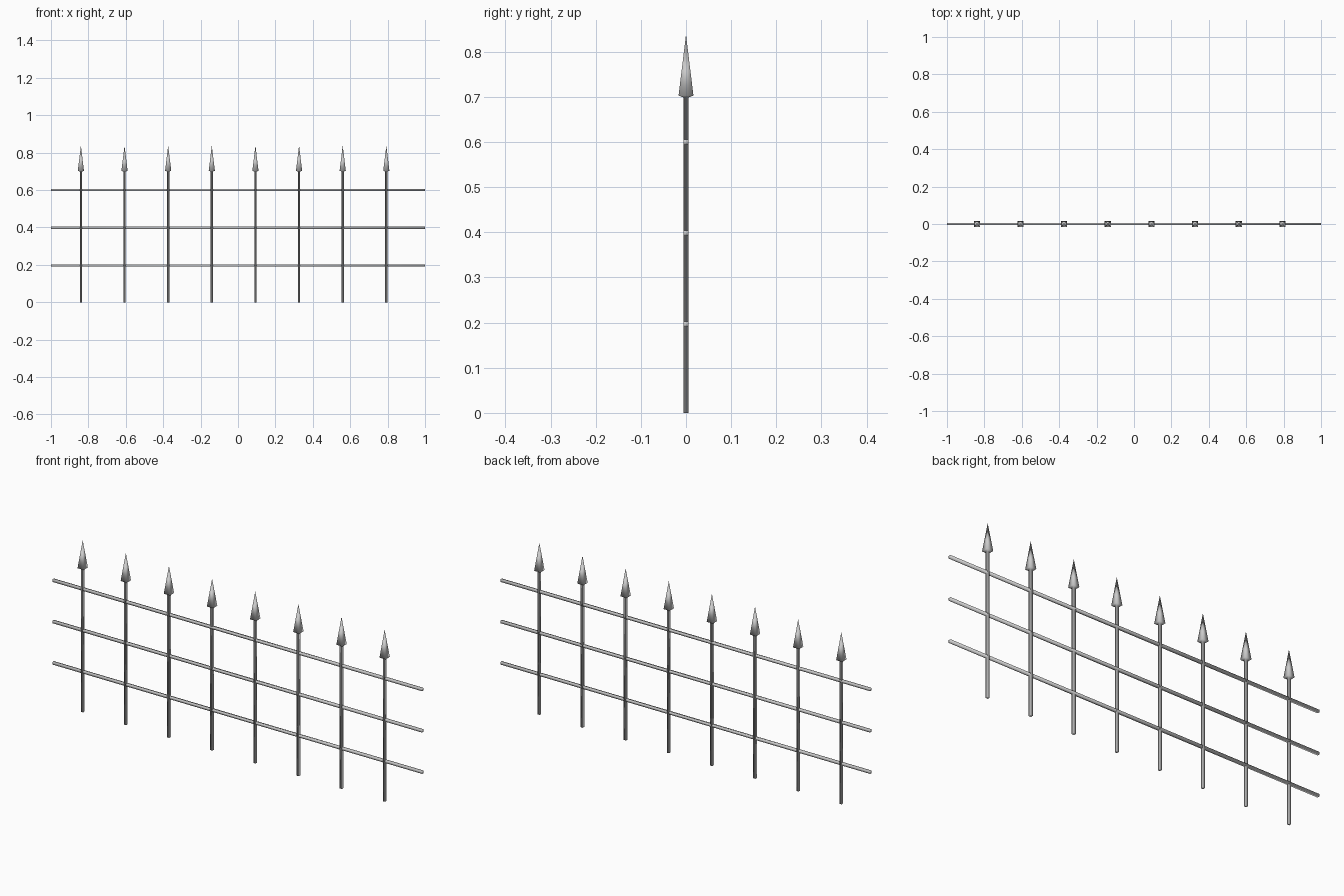
import bpy, bmesh
from mathutils import Vector

if "Cube" in bpy.data.objects:
    bpy.data.objects.remove(bpy.data.objects["Cube"])


def loft(name, rings, axis="Z"):
    """Square-section bar through (position, half width) rings; width 0 makes a point."""
    bm = bmesh.new()
    prev = first = None
    for t, h in rings:
        corners = [(-h, -h), (h, -h), (h, h), (-h, h)] if h else [(0, 0)]
        ring = [bm.verts.new((a, b, t) if axis == "Z" else (t, a, b)) for a, b in corners]
        if prev is None:
            first = ring
        else:
            for i in range(4):
                j = (i + 1) % 4
                top = [ring[j], ring[i]] if len(ring) == 4 else [ring[0]]
                bm.faces.new([prev[i], prev[j]] + top)
        prev = ring
    bm.faces.new(first[::-1])
    if len(prev) == 4:
        bm.faces.new(prev)
    bmesh.ops.recalc_face_normals(bm, faces=bm.faces)
    for f in bm.faces:
        f.smooth = True
    mesh = bpy.data.meshes.new(name)
    bm.to_mesh(mesh)
    bm.free()
    obj = bpy.data.objects.new(name, mesh)
    bpy.context.collection.objects.link(obj)
    return obj


# Eight pickets: square bar flaring into a spear point
picket = loft("picket_1", [(0, 0.006), (0.699, 0.006), (0.703, 0.0165), (0.838, 0)])
picket.location.x = -0.84
for i in range(1, 8):
    p = bpy.data.objects.new(f"picket_{i + 1}", picket.data)
    p.location.x = -0.84 + i * 0.2333
    bpy.context.collection.objects.link(p)

# Three horizontal rails
rail = loft("rail_1", [(-1, 0.006), (1, 0.006)], axis="X")
rail.location.z = 0.196
for i, z in enumerate((0.398, 0.6)):
    r = bpy.data.objects.new(f"rail_{i + 2}", rail.data)
    r.location.z = z
    bpy.context.collection.objects.link(r)
